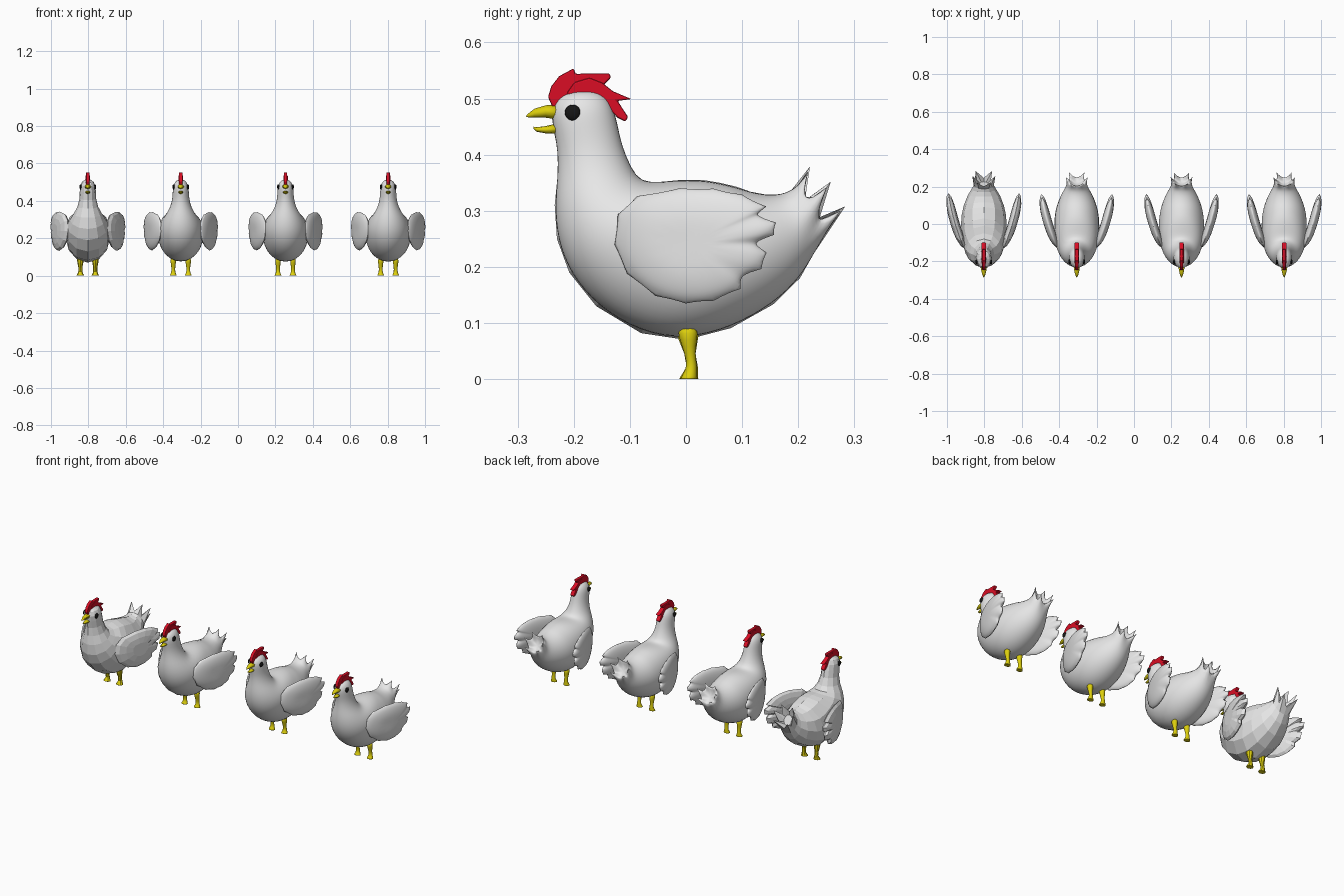
import bpy, bmesh
from math import sin, cos, pi
from mathutils import Vector

if "Cube" in bpy.data.objects:
    bpy.data.objects.remove(bpy.data.objects["Cube"])


def material(name, rgb):
    m = bpy.data.materials.new(name)
    m.use_nodes = True
    m.diffuse_color = (*rgb, 1)
    m.node_tree.nodes["Principled BSDF"].inputs["Base Color"].default_value = (*rgb, 1)
    return m


WHITE = material("white_feathers", (0.8, 0.8, 0.8))
RED = material("red_comb", (0.7, 0.004, 0.018))
YELLOW = material("yellow_beak_and_legs", (0.72, 0.62, 0.004))
BLACK = material("black_eye", (0.008, 0.008, 0.008))


def finish(name, bm, mat, x, smooth, levels=0):
    bmesh.ops.recalc_face_normals(bm, faces=bm.faces)
    for f in bm.faces:
        f.smooth = smooth
    mesh = bpy.data.meshes.new(name)
    bm.to_mesh(mesh)
    bm.free()
    mesh.materials.append(mat)
    ob = bpy.data.objects.new(name, mesh)
    ob.location.x = x
    bpy.context.collection.objects.link(ob)
    if levels:
        sub = ob.modifiers.new("smooth_surface", "SUBSURF")
        sub.levels = sub.render_levels = levels
    return ob


def loft(rings, creases=None):
    """Skin a list of equal rings; creases maps (ring, point) to sharpness."""
    bm = bmesh.new()
    layer = bm.verts.layers.float.new("crease_vert")
    rows = [[bm.verts.new(p) for p in ring] for ring in rings]
    for (r, k), value in (creases or {}).items():
        rows[r][k][layer] = value
    n = len(rows[0])
    for a, b in zip(rows, rows[1:]):
        for k in range(n):
            bm.faces.new((a[k], a[(k + 1) % n], b[(k + 1) % n], b[k]))
    bm.faces.new(rows[0])
    bm.faces.new(rows[-1])
    return bm


def oval(front, back, width, x=0, n=12, grow=1.0):
    """Ring across the x axis, spanning two points of the side profile."""
    f, b = Vector((x, *front)), Vector((x, *back))
    mid, half = (f + b) / 2, (f - b) / 2 * grow
    return [mid + half * cos(2 * pi * k / n) + Vector((width * grow * sin(2 * pi * k / n), 0, 0))
            for k in range(n)]


# Head to tail: front or belly point, back point, half width
BODY = [
    ((-.21, .513), (-.165, .515), .014), ((-.232, .498), (-.142, .505), .031),
    ((-.24, .475), (-.13, .484), .041), ((-.236, .445), (-.123, .457), .043),
    ((-.228, .405), (-.114, .415), .045), ((-.229, .36), (-.097, .375), .056),
    ((-.234, .31), (-.08, .352), .076), ((-.23, .25), (-.05, .351), .095),
    ((-.208, .19), (-.01, .355), .112), ((-.16, .13), (.03, .355), .12),
    ((-.08, .082), (.06, .35), .122), ((0, .07), (.09, .343), .119),
    ((.08, .091), (.115, .334), .108), ((.155, .133), (.147, .328), .087),
    ((.203, .18), (.17, .33), .066), ((.228, .224), (.187, .336), .054),
]
TAIL_TIPS = {1: (.045, .284, .308), 3: (.062, .258, .352), 5: (.035, .221, .379)}

WING = [(-.13, .24), (-.124, .295), (-.09, .328), (-.01, .342), (.05, .341), (.1, .331),
        (.148, .308), (.125, .294), (.164, .28), (.16, .257), (.122, .243), (.147, .226),
        (.137, .195), (.1, .183), (.1, .16), (.05, .138), (0, .133), (-.055, .146), (-.108, .187)]

COMB = [(-.238, .485), (-.246, .503), (-.24, .522), (-.226, .54), (-.2, .554), (-.197, .544),
        (-.165, .545), (-.136, .545), (-.134, .537), (-.149, .522), (-.15, .49), (-.2, .49)]
COMB_LOBE = [(-.215, .495), (-.211, .512), (-.199, .529), (-.172, .537), (-.149, .528),
             (-.13, .513), (-.097, .499), (-.122, .496), (-.103, .467), (-.108, .459),
             (-.122, .466), (-.14, .485), (-.165, .485)]

# Height, y centre, half depth, half width
LEG = [(.095, .003, .022, .018), (.07, .004, .017, .016), (.045, .007, .01, .011),
       (.022, .011, .01, .011), (.009, .007, .014, .016), (.001, .005, .017, .021),
       (0, .005, .016, .02)]


def make_body(label, x, levels):
    grow = 1.04 if levels else 1.0
    rings = [oval(*r, grow=grow) for r in BODY]
    # Open tail: jagged rim of feather tips, then a hollow inside
    rim = oval((.247, .258), (.2, .338), .044)
    creases = {}
    for k, tip in TAIL_TIPS.items():
        rim[k] = Vector(tip)
        rim[12 - k] = Vector((-tip[0], *tip[1:]))
        creases[len(rings), k] = creases[len(rings), 12 - k] = 0.9
    hollow = oval((.226, .268), (.198, .318), .025)
    finish(label + "body", loft(rings + [rim, hollow], creases), WHITE, x, levels > 0, levels)


def make_wing(label, x, side, levels):
    rings = []
    for scale, puff in ((.35, -1), (.65, -.85), (.9, -.5), (1, 0), (.9, .5), (.65, .85), (.35, 1)):
        ring = []
        for y, z in WING:
            y, z = y * scale, .24 + (z - .24) * scale
            out = .153 + .3 * y - .5 * y * y + .025 * puff
            ring.append((side * out, y, z))
        rings.append(ring)
    creases = {(3, k): .6 for k in range(len(WING))}
    name = label + ("wing_left" if side > 0 else "wing_right")
    finish(name, loft(rings, creases), WHITE, x, levels > 0, levels)


def make_plate(name, outline, half, x):
    bm = loft([[(s * half, y, z) for y, z in outline] for s in (-1, 1)])
    ob = finish(name, bm, RED, x, False)
    bevel = ob.modifiers.new("soft_rim", "BEVEL")
    bevel.width, bevel.segments = .003, 2


def make_beak(label, x, smooth):
    upper = [((-.225, .462), (-.225, .49), .018), ((-.25, .466), (-.25, .488), .014),
             ((-.27, .466), (-.27, .482), .009), ((-.285, .467), (-.284, .471), .002)]
    lower = [((-.225, .437), (-.225, .457), .014), ((-.25, .438), (-.25, .451), .011),
             ((-.266, .441), (-.266, .449), .007), ((-.272, .446), (-.272, .45), .002)]
    for name, parts in (("upper_beak", upper), ("lower_beak", lower)):
        finish(label + name, loft([oval(*p, n=10) for p in parts]), YELLOW, x, smooth)


def make_leg(label, x, side, levels):
    rings = [oval((yc - d, z), (yc + d, z), w, x=side * .04, n=8) for z, yc, d, w in LEG]
    name = label + ("leg_left" if side > 0 else "leg_right")
    finish(name, loft(rings), YELLOW, x, levels > 0, min(levels, 1))


def make_eye(label, x, side):
    bm = bmesh.new()
    bmesh.ops.create_uvsphere(bm, u_segments=16, v_segments=10, radius=.014)
    bmesh.ops.scale(bm, vec=(.5, 1, 1), verts=bm.verts)
    bmesh.ops.translate(bm, vec=(side * .038, -.202, .475), verts=bm.verts)
    finish(label + ("eye_left" if side > 0 else "eye_right"), bm, BLACK, x, True)


# Four hens in a row: the first one faceted, the rest smooth
for i, (x, levels) in enumerate(((-.803, 0), (-.306, 1), (.254, 2), (.803, 2))):
    label = f"hen_{i + 1}_"
    make_body(label, x, levels)
    make_beak(label, x, levels > 0)
    make_plate(label + "comb", COMB, .009, x)
    make_plate(label + "comb_lobe", COMB_LOBE, .012, x)
    for side in (-1, 1):
        make_wing(label, x, side, levels)
        make_leg(label, x, side, levels)
        make_eye(label, x, side)
